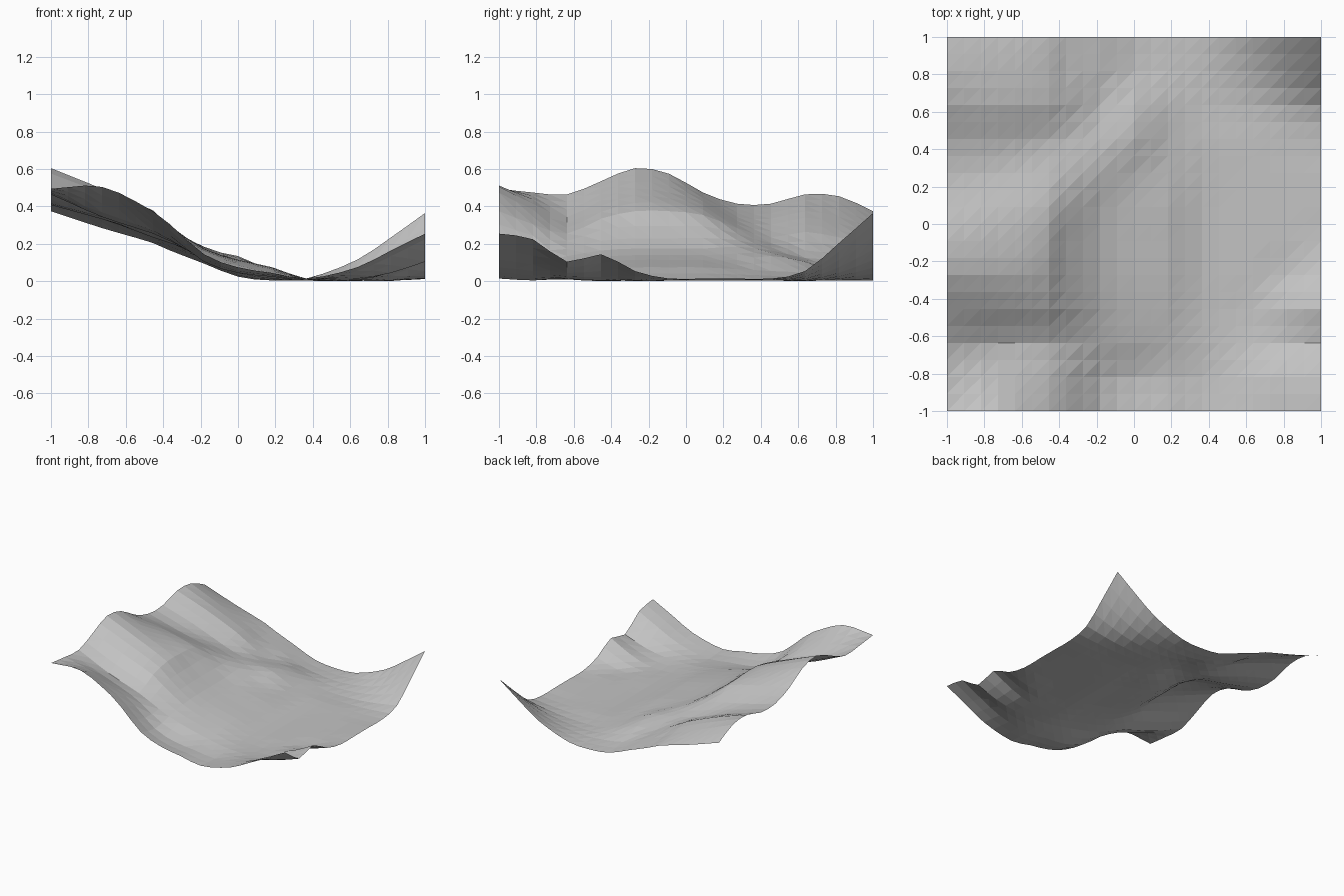
import bpy
import bmesh

default_cube = bpy.data.objects.get("Cube")
if default_cube:
    bpy.data.objects.remove(default_cube, do_unlink=True)

CELLS = 22

# Grid columns (west to east) at which the height sections are given
STATIONS = [0, 3, 6, 7, 9, 11, 13, 15, 18, 20, 22]

# East-west sections in hundredths, evenly spaced from the front to the back
SECTIONS = [
    [50, 51, 38, 31, 15, 8, 5, 2, 8, 17, 26],
    [48, 42, 31, 25, 11, 5, 3, 1, 6, 14, 23],
    [47, 35, 26, 22, 14, 9, 5, 2, 2, 5, 11],
    [54, 44, 34, 28, 17, 11, 7, 2, 1, 6, 15],
    [61, 50, 38, 30, 18, 12, 8, 2, 1, 1, 6],
    [58, 48, 38, 30, 18, 12, 8, 2, 1, 1, 2],
    [48, 43, 36, 30, 18, 12, 8, 2, 1, 1, 2],
    [42, 35, 29, 26, 19, 12, 7, 2, 1, 1, 2],
    [42, 34, 24, 21, 17, 14, 6, 2, 1, 1, 2],
    [47, 38, 27, 22, 13, 11, 5, 1, 1, 3, 6],
    [46, 35, 24, 19, 12, 5, 2, 1, 5, 12, 21],
    [38, 29, 21, 17, 10, 3, 1, 2, 12, 24, 37],
]


def smooth_sample(positions, values, target):
    """Cubic curve through the given values, sampled at the target position."""
    last = len(positions) - 1

    def slope(index):
        before, after = max(index - 1, 0), min(index + 1, last)
        return (values[after] - values[before]) / (positions[after] - positions[before])

    left = max(i for i in range(last) if positions[i] <= target)
    right = left + 1
    width = positions[right] - positions[left]
    t = (target - positions[left]) / width
    ease = t * t * (3 - 2 * t)
    blend = values[left] * (1 - ease) + values[right] * ease
    start_pull = slope(left) * width * t * (1 - t) ** 2
    end_pull = slope(right) * width * t * t * (1 - t)
    return blend + start_pull - end_pull


def terrain_height(x, y):
    column = (x + 1) * CELLS / 2
    row = (y + 1) / 2 * (len(SECTIONS) - 1)
    crossing = [smooth_sample(STATIONS, section, column) for section in SECTIONS]
    return max(smooth_sample(list(range(len(SECTIONS))), crossing, row), 0) / 100


def make_material(name, colour):
    material = bpy.data.materials.new(name)
    material.use_nodes = True
    material.diffuse_color = colour
    shader = material.node_tree.nodes["Principled BSDF"]
    shader.inputs["Base Color"].default_value = colour
    shader.inputs["Roughness"].default_value = 0.9
    return material


# Flat sheet raised into hills and a valley
bm = bmesh.new()
bmesh.ops.create_grid(bm, x_segments=CELLS, y_segments=CELLS, size=1)
for vert in bm.verts:
    vert.co.z = terrain_height(min(max(vert.co.x, -1), 1), min(max(vert.co.y, -1), 1))
lowest = min(vert.co.z for vert in bm.verts)
for vert in bm.verts:
    vert.co.z -= lowest

# Split every cell along the same diagonal for the faceted look
for face in list(bm.faces):
    corners = sorted(face.verts, key=lambda v: v.co.x + v.co.y)
    bmesh.utils.face_split(face, corners[0], corners[-1])
for face in bm.faces:
    face.smooth = False

mesh = bpy.data.meshes.new("terrain")
bm.to_mesh(mesh)
bm.free()
mesh.materials.append(make_material("stone grey", (0.55, 0.55, 0.55, 1)))
terrain = bpy.data.objects.new("terrain", mesh)
bpy.context.collection.objects.link(terrain)
